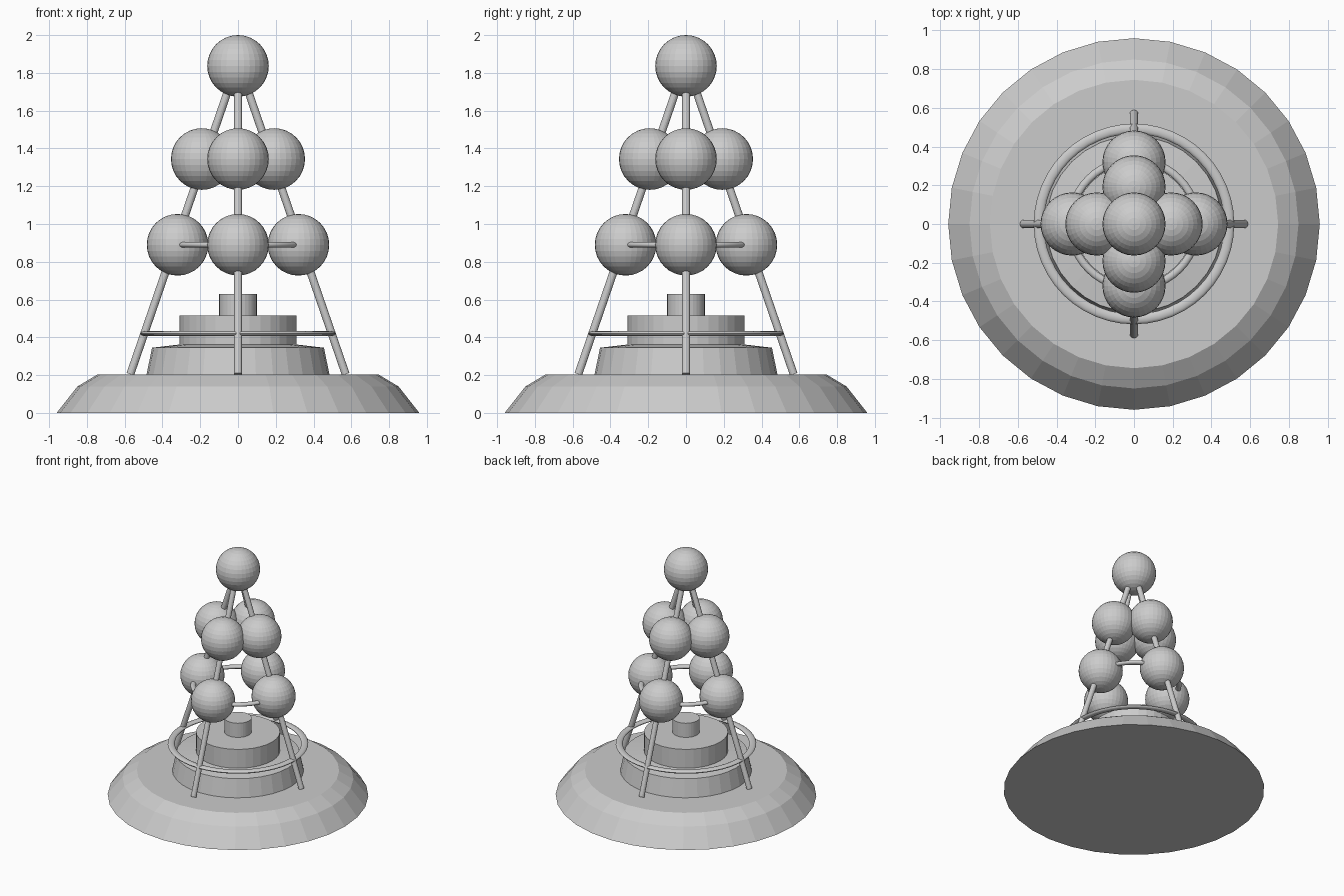
import bpy, bmesh, math
from mathutils import Vector

old = bpy.data.objects.get("Cube")
if old:
    bpy.data.objects.remove(old, do_unlink=True)

grey = bpy.data.materials.new("plain grey")
grey.use_nodes = True
colour = (0.6, 0.6, 0.6, 1)
grey.diffuse_color = colour
grey.node_tree.nodes["Principled BSDF"].inputs["Base Color"].default_value = colour

SIDES = 32


def finish(name, bm):
    bmesh.ops.recalc_face_normals(bm, faces=bm.faces)
    mesh = bpy.data.meshes.new(name)
    bm.to_mesh(mesh)
    bm.free()
    mesh.materials.append(grey)
    obj = bpy.data.objects.new(name, mesh)
    bpy.context.collection.objects.link(obj)
    return obj


def lathe(name, profile):
    """Turn (radius, height) points around z and cap both ends."""
    bm = bmesh.new()
    rings = []
    for r, z in profile:
        angles = [math.tau * i / SIDES for i in range(SIDES)]
        rings.append([bm.verts.new((r * math.cos(a), r * math.sin(a), z)) for a in angles])
    for low, high in zip(rings, rings[1:]):
        for i in range(SIDES):
            j = (i + 1) % SIDES
            bm.faces.new((low[i], low[j], high[j], high[i]))
    bm.faces.new(rings[0])
    bm.faces.new(rings[-1])
    return finish(name, bm)


def ball(name, location, radius=0.163):
    bm = bmesh.new()
    bmesh.ops.create_uvsphere(bm, u_segments=32, v_segments=16, radius=radius)
    bmesh.ops.translate(bm, verts=bm.verts, vec=location)
    return finish(name, bm)


def rod(name, start, end, radius=0.021):
    start, end = Vector(start), Vector(end)
    axis = end - start
    bm = bmesh.new()
    bmesh.ops.create_cone(bm, cap_ends=True, segments=16, radius1=radius,
                          radius2=radius, depth=axis.length)
    bmesh.ops.rotate(bm, verts=bm.verts, matrix=axis.to_track_quat("Z", "Y").to_matrix())
    bmesh.ops.translate(bm, verts=bm.verts, vec=(start + end) / 2)
    return finish(name, bm)


def flat_ring(name, radius, z, half_width=0.026, half_height=0.013):
    bpy.ops.mesh.primitive_torus_add(major_radius=radius, minor_radius=half_width,
                                     major_segments=48, minor_segments=12)
    obj = bpy.context.object
    obj.name = name
    for v in obj.data.vertices:
        v.co.z = v.co.z * half_height / half_width + z
    obj.data.materials.append(grey)
    bpy.ops.object.shade_smooth_by_angle(angle=math.radians(40))


# Stepped pedestal
lathe("base", [(0.96, 0), (0.85, 0.14), (0.745, 0.203)])
lathe("lower_tier", [(0.487, 0.19), (0.455, 0.345), (0.31, 0.362)])
lathe("upper_tier", [(0.309, 0.35), (0.309, 0.515)])
lathe("centre_post", [(0.1, 0.5), (0.1, 0.63)])

# Four leaning legs with two balls each
for side, (dx, dy) in {"left": (1, 0), "back": (0, 1), "right": (-1, 0), "front": (0, -1)}.items():
    rod(side + "_leg", (0.57 * dx, 0.57 * dy, 0.205), (0, 0, 1.86))
    ball(side + "_lower_ball", (0.32 * dx, 0.32 * dy, 0.89))
    ball(side + "_upper_ball", (0.192 * dx, 0.192 * dy, 1.344))

# Top ball and the hoops joining the legs
ball("top_ball", (0, 0, 1.837))
flat_ring("lower_hoop", 0.492, 0.42)
flat_ring("upper_hoop", 0.33, 0.89, 0.02, 0.015)
